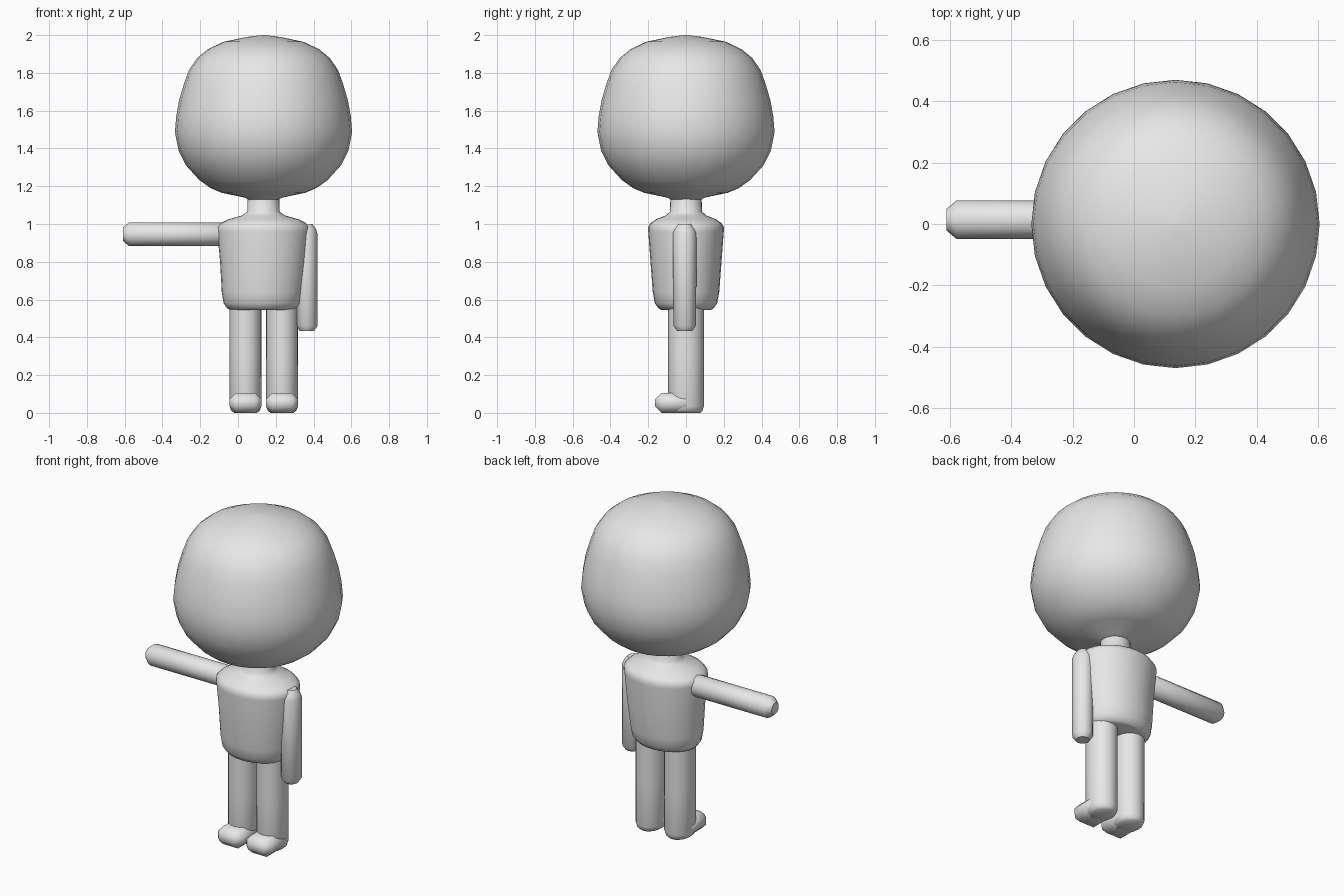
import bpy, bmesh, math
from mathutils import Matrix, Vector

if "Cube" in bpy.data.objects:
    bpy.data.objects.remove(bpy.data.objects["Cube"])

grey = bpy.data.materials.new("plain grey")
grey.diffuse_color = (0.8, 0.8, 0.8, 1)
grey.use_nodes = True
grey.node_tree.nodes["Principled BSDF"].inputs["Base Color"].default_value = grey.diffuse_color
CX = 0.135  # body centre line


def finish(name, bm, angle):
    bmesh.ops.recalc_face_normals(bm, faces=bm.faces)
    me = bpy.data.meshes.new(name)
    bm.to_mesh(me)
    bm.free()
    me.materials.append(grey)
    ob = bpy.data.objects.new(name, me)
    bpy.context.collection.objects.link(ob)
    bpy.ops.object.select_all(action='DESELECT')
    ob.select_set(True)
    bpy.context.view_layer.objects.active = ob
    bpy.ops.object.shade_smooth_by_angle(angle=math.radians(angle))
    return ob


def loft(name, rings, sides, matrix=Matrix(), angle=60):
    """Skin elliptical rings (x, y, z, rx, ry), capped at both ends."""
    bm = bmesh.new()
    loops = []
    for x, y, z, rx, ry in rings:
        loops.append([bm.verts.new(matrix @ Vector((
            x + rx * math.cos(2 * math.pi * i / sides),
            y + ry * math.sin(2 * math.pi * i / sides), z))) for i in range(sides)])
    for a, b in zip(loops, loops[1:]):
        for i in range(sides):
            j = (i + 1) % sides
            bm.faces.new((a[i], a[j], b[j], b[i]))
    bm.faces.new(loops[0][::-1])
    bm.faces.new(loops[-1])
    return finish(name, bm, angle)


# Head: wide round cheeks, gently flattened crown, narrowing into the neck
head = [(1.13, .082), (1.14, .10), (1.165, .22), (1.19, .28), (1.233, .34),
        (1.31, .41), (1.39, .45), (1.487, .469), (1.57, .462), (1.655, .447),
        (1.74, .422), (1.815, .395), (1.88, .35), (1.925, .295), (1.965, .21),
        (1.99, .09), (2.0, .01)]
loft("head", [(CX, 0, z, r, r) for z, r in head], 28)

# Torso with flared neck
torso = [(.545, .165, .13), (.552, .185, .145), (.58, .205, .165),
         (.64, .215, .176), (.80, .23, .188), (.96, .245, .2),
         (.985, .245, .2), (1.005, .225, .188), (1.025, .185, .158),
         (1.045, .115, .108), (1.065, .086, .085), (1.16, .083, .082)]
loft("torso_and_neck",
     [(CX - .006 * (z < .7), 0, z, rx, ry) for z, rx, ry in torso], 28)

# Arms: rounded rods, one stretched sideways and one hanging
arm = [(0, .035), (.033, .063), (.54, .063), (.57, .035)]
sideways = Matrix.Translation((-.61, .014, .946)) @ Matrix.Rotation(math.pi / 2, 4, 'Y')
loft("raised_arm", [(0, 0, z, r, r) for z, r in arm], 12, sideways, 50)
hanging = [(.434, .365, .04), (.462, .365, .06), (.95, .361, .063),
           (.975, .361, .053), (1.0, .361, .034)]
loft("hanging_arm", [(x, -.007, z, r * .95, r) for z, x, r in hanging], 12, angle=50)

# Legs and feet
for side, x in (("left", .040), ("right", .233)):
    leg = [(0, .06, .075), (.012, .076, .088), (.035, .084, .094),
           (.3, .085, .094), (.57, .085, .094)]
    loft(side + "_leg", [(x, 0, z, rx, ry) for z, rx, ry in leg], 20, angle=50)
    bm = bmesh.new()
    bmesh.ops.create_cube(bm, size=1, matrix=Matrix.Translation((x, -.064, .053))
                          @ Matrix.Diagonal((.17, .2, .106, 1)))
    bmesh.ops.bevel(bm, geom=bm.edges[:], offset=.034, segments=1, affect='EDGES')
    finish(side + "_foot", bm, 50)
